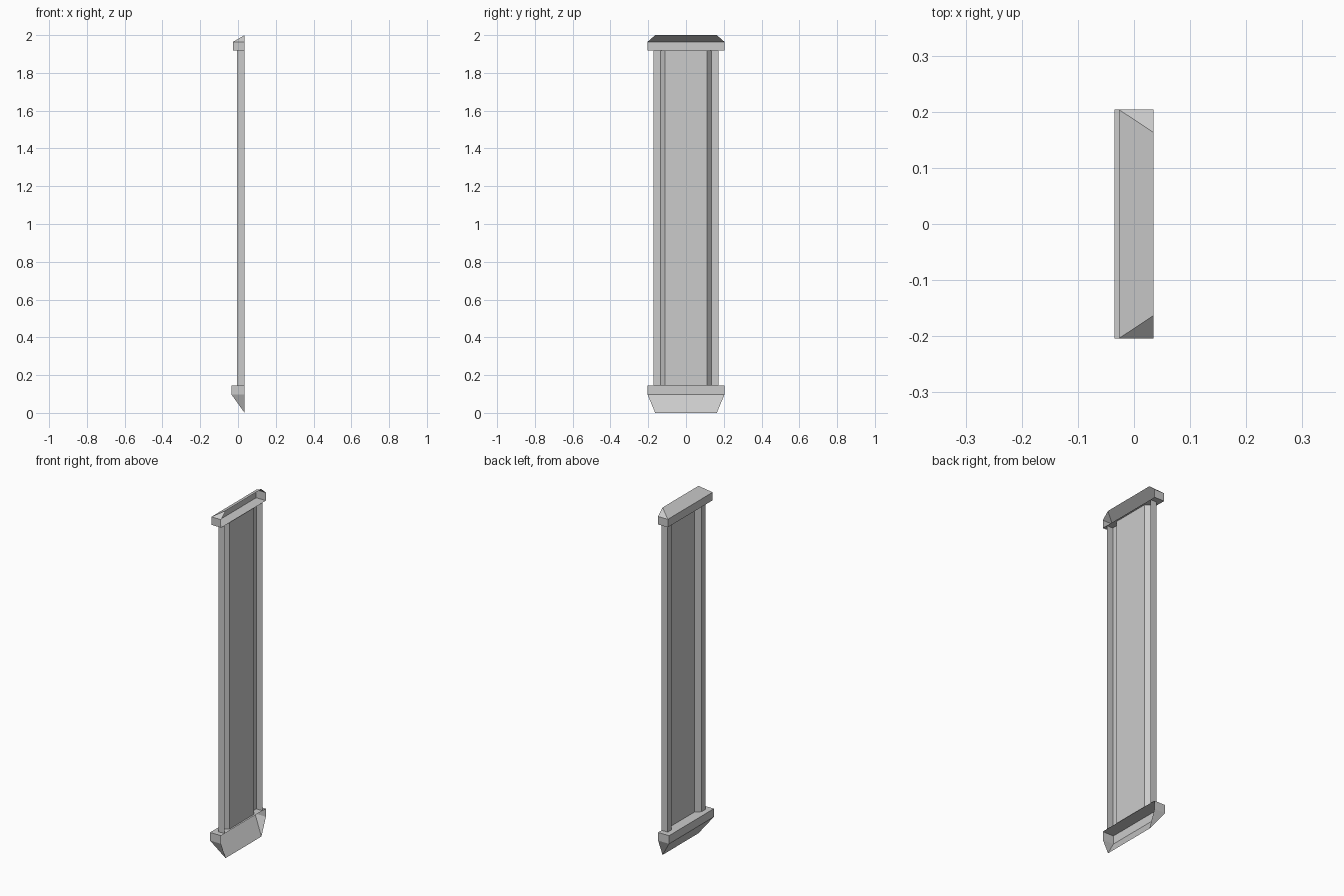
import bpy
import bmesh

if "Cube" in bpy.data.objects:
    bpy.data.objects.remove(bpy.data.objects["Cube"], do_unlink=True)

BACK = 0.035          # open plane where the pilaster meets a wall
HALF = 0.204          # half width of the caps
TIP = 0.163           # half width of the tapered cap edges

grey = bpy.data.materials.new("light grey")
grey.use_nodes = True
COLOUR = (0.6, 0.6, 0.6, 1)
grey.diffuse_color = COLOUR
grey.node_tree.nodes["Principled BSDF"].inputs["Base Color"].default_value = COLOUR


def finish(name, bm):
    mesh = bpy.data.meshes.new(name)
    bm.to_mesh(mesh)
    bm.free()
    mesh.materials.append(grey)
    obj = bpy.data.objects.new(name, mesh)
    bpy.context.collection.objects.link(obj)


def bridge(bm, lower, upper):
    """Join two matching open rows of vertices with quads."""
    for i in range(len(lower) - 1):
        bm.faces.new((lower[i + 1], lower[i], upper[i], upper[i + 1]))


def cap(name, front, z_flat, z_mid, z_tip):
    """Open-backed band with a flat ledge and a tapered hood."""
    bm = bmesh.new()
    outline = [(BACK, -HALF), (front, -HALF), (front, HALF), (BACK, HALF)]
    ledge, rim = [[bm.verts.new((x, y, z)) for x, y in outline]
                  for z in (z_flat, z_mid)]
    a, b = [bm.verts.new((BACK, y, z_tip)) for y in (-TIP, TIP)]
    bridge(bm, ledge, rim)
    bm.faces.new(ledge)
    bm.faces.new((rim[2], rim[1], a, b))
    bm.faces.new((rim[1], rim[0], a))
    bm.faces.new((rim[3], rim[2], b))
    if z_tip < z_flat:
        bmesh.ops.reverse_faces(bm, faces=bm.faces[:])
    # the ledge keeps facing the shaft
    finish(name, bm)


# Caps
cap("bottom_cap", -0.035, 0.145, 0.098, 0.0)
cap("top_cap", -0.027, 1.918, 1.964, 2.0)

# Shaft: raised edge strips, splayed reveals and a recessed panel
half = [(BACK, -0.172), (-0.004, -0.172), (-0.004, -0.136), (0.024, -0.111)]
profile = half + [(x, -y) for x, y in reversed(half)]
bm = bmesh.new()
rows = [[bm.verts.new((x, y, z)) for x, y in profile] for z in (0.145, 1.918)]
bridge(bm, *rows)
finish("shaft", bm)
